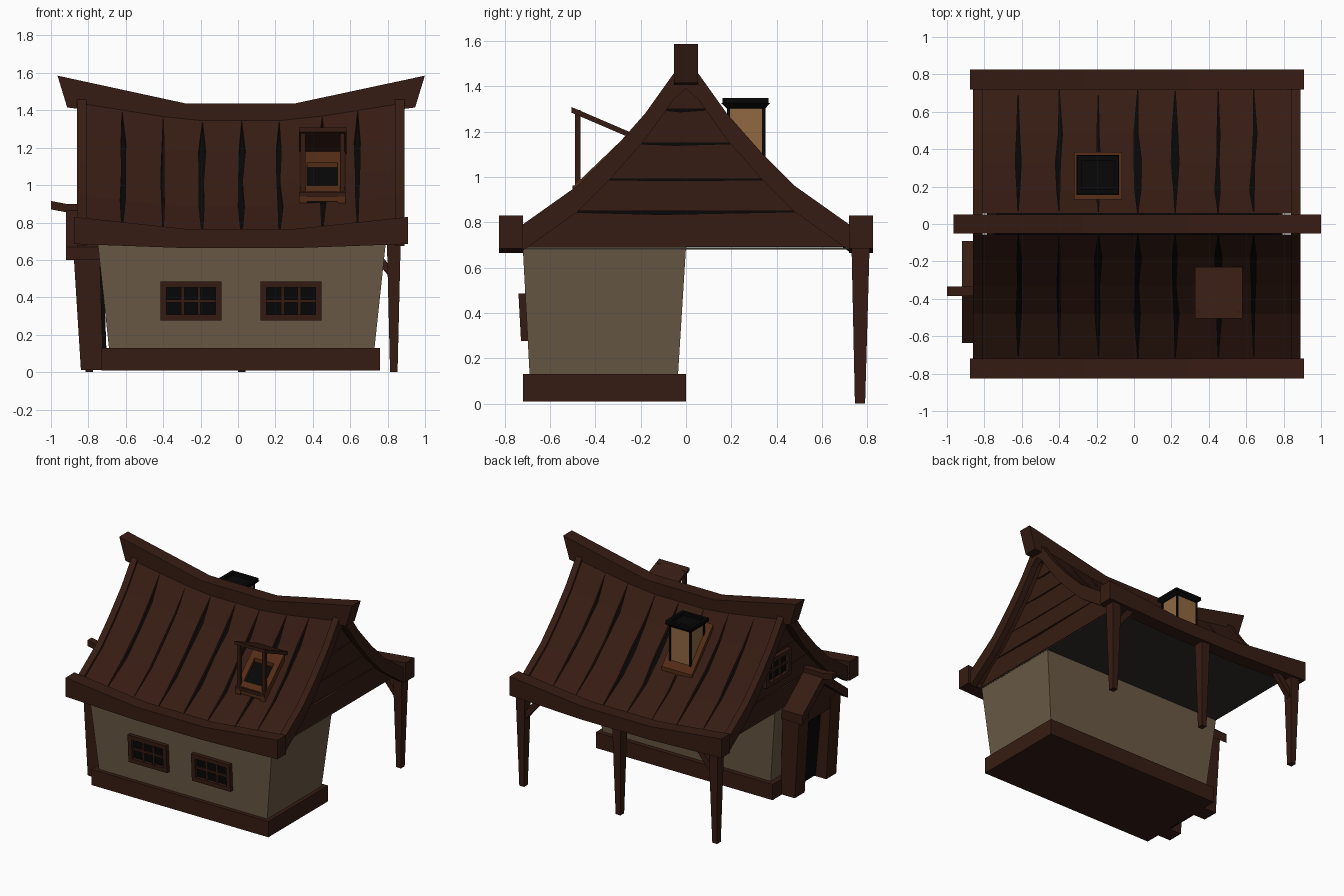
import bpy, bmesh, random

if "Cube" in bpy.data.objects:
    bpy.data.objects.remove(bpy.data.objects["Cube"])
random.seed(4)


def mat(name, r, g, b):
    m = bpy.data.materials.new(name)
    m.diffuse_color = (r, g, b, 1)
    m.use_nodes = True
    m.node_tree.nodes["Principled BSDF"].inputs["Base Color"].default_value = m.diffuse_color
    return m


WOOD = mat("dark_wood", .037, .0115, .0065)
TRIM = mat("warm_wood", .085, .025, .008)
WALL = mat("plaster", .142, .1, .06)
DARK = mat("shadow", .002, .002, .002)
CEIL = mat("ceiling", .032, .026, .021)
TAN = mat("lantern_glow", .28, .14, .055)


def loft(name, material, *lofts):
    """Each loft is a list of equal rings, bridged and capped; all join in one object."""
    bm = bmesh.new()
    for rings in lofts:
        vs = [[bm.verts.new(p) for p in ring] for ring in rings]
        n = len(vs[0])
        for a, b in zip(vs, vs[1:]):
            for i in range(n):
                j = (i + 1) % n
                bm.faces.new((a[i], a[j], b[j], b[i]))
        bm.faces.new(vs[0][::-1])
        bm.faces.new(vs[-1])
    bmesh.ops.recalc_face_normals(bm, faces=bm.faces)
    me = bpy.data.meshes.new(name)
    bm.to_mesh(me)
    bm.free()
    me.materials.append(material)
    ob = bpy.data.objects.new(name, me)
    bpy.context.collection.objects.link(ob)
    return ob


def rect(x0, x1, y0, y1, z):
    return [(x0, y0, z), (x1, y0, z), (x1, y1, z), (x0, y1, z)]


def box(x0, x1, y0, y1, z0, z1):
    return [rect(x0, x1, y0, y1, z0), rect(x0, x1, y0, y1, z1)]


def extrude_x(poly, x0, x1):
    return [[(x, y, z) for y, z in poly] for x in (x0, x1)]


def slab(x0, x1, a, b, t):
    """Sloped board whose top runs from a to b in (y, z)."""
    return extrude_x([a, b, (b[0], b[1] - t), (a[0], a[1] - t)], x0, x1)


def lerp(a, b, t):
    return a + (b - a) * t


# roof shape: concave slope, sagging towards the middle
CX = .017
SLOPE = [(0, 1.505), (.055, 1.455), (.18, 1.28), (.33, 1.11), (.48, .96), (.72, .79)]


def roof_z(x, y):
    y = abs(y)
    sag = (.06 + .04 * max(0, 1 - y / .5)) * (1 - max(0, (abs(x - CX) - .28) / .6))
    for (y0, z0), (y1, z1) in zip(SLOPE, SLOPE[1:]):
        if y <= y1:
            break
    return lerp(z0, z1, (y - y0) / (y1 - y0)) - sag


YS = [-y for y, z in SLOPE[:0:-1]] + [y for y, z in SLOPE]

# base and plaster body
loft("foundation", WOOD, box(-.73, .76, -.72, 0, .01, .13))
loft("plaster_walls", WALL, [rect(-.69, .73, -.69, -.035, .13), rect(-.75, .79, -.72, 0, .69)])

# dark attic core and porch ceiling
core = [[(x, -.72, .69)] + [(x, y, max(.70, roof_z(x, y) - .045)) for y in YS] + [(x, .72, .69)]
        for x in (-.735, CX - .28, CX + .28, .775)]
loft("attic_core", DARK, core)
loft("ceiling", CEIL, box(-.75, .79, -.74, .74, .68, .689))

# roof planks with ragged gaps
edges = [-.83, -.62, -.4, -.19, .02, .22, .45, .64, .86]
gaps = {s: [[0] + [random.uniform(.002, .022) for _ in range(3)] + [0] for _ in range(18)] for s in (-1, 1)}
planks = []
for s in (-1, 1):
    for i, (e0, e1) in enumerate(zip(edges, edges[1:])):
        rings = []
        for k, (y, _) in enumerate(SLOPE[1:]):
            l = e0 + (gaps[s][2 * i][k] if i else 0)
            r = e1 - (gaps[s][2 * i + 1][k] if i < len(edges) - 2 else 0)
            rings.append([(x, s * y, roof_z(x, y) - d) for x, d in ((l, .06), (r, .06), (r, .015), (l, .015))])
        planks.append(rings)
loft("roof_planks", WOOD, *planks)

# barge boards on both gable ends
barge = []
for x0, x1 in ((-.86, -.81), (.84, .89)):
    barge.append([[(x0, y, z - .115), (x1, y, z - .115), (x1, y, z), (x0, y, z)]
                  for y, z in [(-y, z) for y, z in SLOPE[:0:-1]] + SLOPE])
loft("barge_boards", WOOD, *barge)

# horizontal gable planks, set back flush with the wall tops
rows = [(.69, .72), (.85, .56), (.99, .39), (1.15, .24), (1.3, .12), (1.4, .04)]
gable = []
for x0, x1 in ((-.755, -.72), (.76, .795)):
    for (z0, w0), (z1, w1) in zip(rows, rows[1:]):
        g = random.uniform(.006, .016)
        gable.append(extrude_x([(-w0, z0), (w0, z0), (w1, z1 - .003), (-.2 * w1, z1 - g), (-w1, z1 - g * .3)], x0, x1))
loft("gable_planks", WOOD, *gable)


# ridge and eave beams, bent at two points
def bent_beam(y0, y1, half, half_low, ends, mid):
    rings = []
    for top, low, (z0, z1) in ((-half, -half_low, ends), (-.29, -.29, mid), (.28, .28, mid), (half, half_low, ends)):
        rings.append([(CX + low, y0, z0), (CX + low, y1, z0), (CX + top, y1, z1), (CX + top, y0, z1)])
    return rings


loft("ridge_beam", WOOD, bent_beam(-.052, .052, .982, .93, (1.415, 1.585), (1.335, 1.435)))
for n, a, b in (("front", -.825, -.72), ("back", .72, .825)):
    loft(n + "_eave_beam", WOOD, bent_beam(a, b, .893, .893, (.685, .83), (.663, .765)))

# porch posts and corner braces
loft("porch_posts", WOOD, *[[rect(x - .02, x + .02, .745, .79, 0), rect(x - .037, x + .037, .73, .81, .7)]
                            for x in (-.795, .02, .833)])
loft("porch_braces", WOOD, *[[[(CX + s * u, y, z) for u, z in ((.80, .5), (.80, .56), (.70, .69), (.64, .69))]
                              for y in (.75, .79)] for s in (-1, 1)])


# windows: place() maps (across, up, outward) to the wall
def window(name, u, v, w, h, place):
    def bar(a, b, c, d, o0, o1):
        return [[place(*p, o) for p in ((a, c), (b, c), (b, d), (a, d))] for o in (o0, o1)]
    f, x0, x1, z0, z1 = .032, u - w / 2, u + w / 2, v - h / 2, v + h / 2
    parts = [bar(x0, x1, z0, z0 + f, -.01, .03), bar(x0, x1, z1 - f, z1, -.01, .03),
             bar(x0, x0 + f, z0 + f, z1 - f, -.01, .03), bar(x1 - f, x1, z0 + f, z1 - f, -.01, .03),
             bar(x0 + f, x1 - f, v - .009, v + .009, 0, .018)]
    for t in (1 / 3, 2 / 3):
        m = lerp(x0 + f, x1 - f, t)
        parts.append(bar(m - .009, m + .009, z0 + f, z1 - f, 0, .018))
    loft(name + "_frame", WOOD, *parts)
    loft(name + "_panes", DARK, bar(x0 + f, x1 - f, z0 + f, z1 - f, -.01, .006))


def on_front(u, v, o):
    return (u, -.69 - .03 * (v - .13) / .56 - o, v)


window("front_window_left", -.252, .38, .325, .21, on_front)
window("front_window_right", .283, .38, .325, .21, on_front)
window("gable_window", 0, 1.03, .3, .2, lambda u, v, o: (-.755 - o, u, v))

# side door porch
loft("door_roof", WOOD, extrude_x([(-.635, .67), (-.36, .885), (-.09, .67), (-.09, .6), (-.36, .81), (-.635, .6)], -.92, -.73))
loft("door_lintel", WOOD, extrude_x([(-.6, .56), (-.12, .56), (-.12, .63), (-.36, .82), (-.6, .63)], -.87, -.72))
loft("door_ridge_pole", WOOD, [[(x, y, z + d) for y, d in ((-.385, 0), (-.335, 0), (-.335, .045), (-.385, .045))]
                               for x, z in ((-1, .87), (-.92, .855), (-.75, .855))])
loft("door_posts", WOOD, *[[rect(-.84, -.72, a, a + .12, .012), rect(-.88, -.74, a, a + .12, .65)] for a in (-.61, -.23)])
loft("door_opening", DARK, [rect(-.75, -.7, -.5, -.22, .02), rect(-.80, -.72, -.5, -.22, .58)])

# open roof hatch on the front slope
A, B = (-.495, .96), (-.26, 1.185)


def on_hatch(t):
    return lerp(A[0], B[0], t), lerp(A[1], B[1], t)


loft("hatch_frame", TRIM, slab(.325, .368, A, B, .055), slab(.532, .575, A, B, .055),
     slab(.368, .532, on_hatch(.03), on_hatch(.17), .055), slab(.368, .532, on_hatch(.72), B, .055))
loft("hatch_sill", WOOD, box(.325, .575, -.5, -.475, .94, .962))
loft("hatch_opening", DARK, slab(.36, .54, (-.47, .955), (-.3, 1.118), .05))
loft("hatch_lid", WOOD, slab(.325, .58, (-.505, 1.308), (-.23, 1.19), .025))
loft("hatch_props", WOOD, *[box(x, x + .025, -.49, -.465, .95, 1.295) for x in (.335, .545)])

# roof lantern on the back slope
loft("lantern_base", TRIM, slab(-.32, -.065, (.13, 1.29), (.385, 1.0), .06))
loft("lantern_box", TAN, box(-.28, -.105, .185, .345, 1.0, 1.305))
loft("lantern_posts", DARK, *[box(x - .007, x + .007, y - .007, y + .007, 1.0, 1.31)
                              for x in (-.278, -.107) for y in (.187, .343)])
loft("lantern_cap", DARK, [rect(-.285, -.1, .18, .35, 1.302), rect(-.308, -.079, .155, .37, 1.325)],
     box(-.305, -.28, .16, .365, 1.325, 1.347), box(-.107, -.082, .16, .365, 1.325, 1.347),
     box(-.28, -.107, .16, .185, 1.325, 1.347), box(-.28, -.107, .34, .365, 1.325, 1.347))
